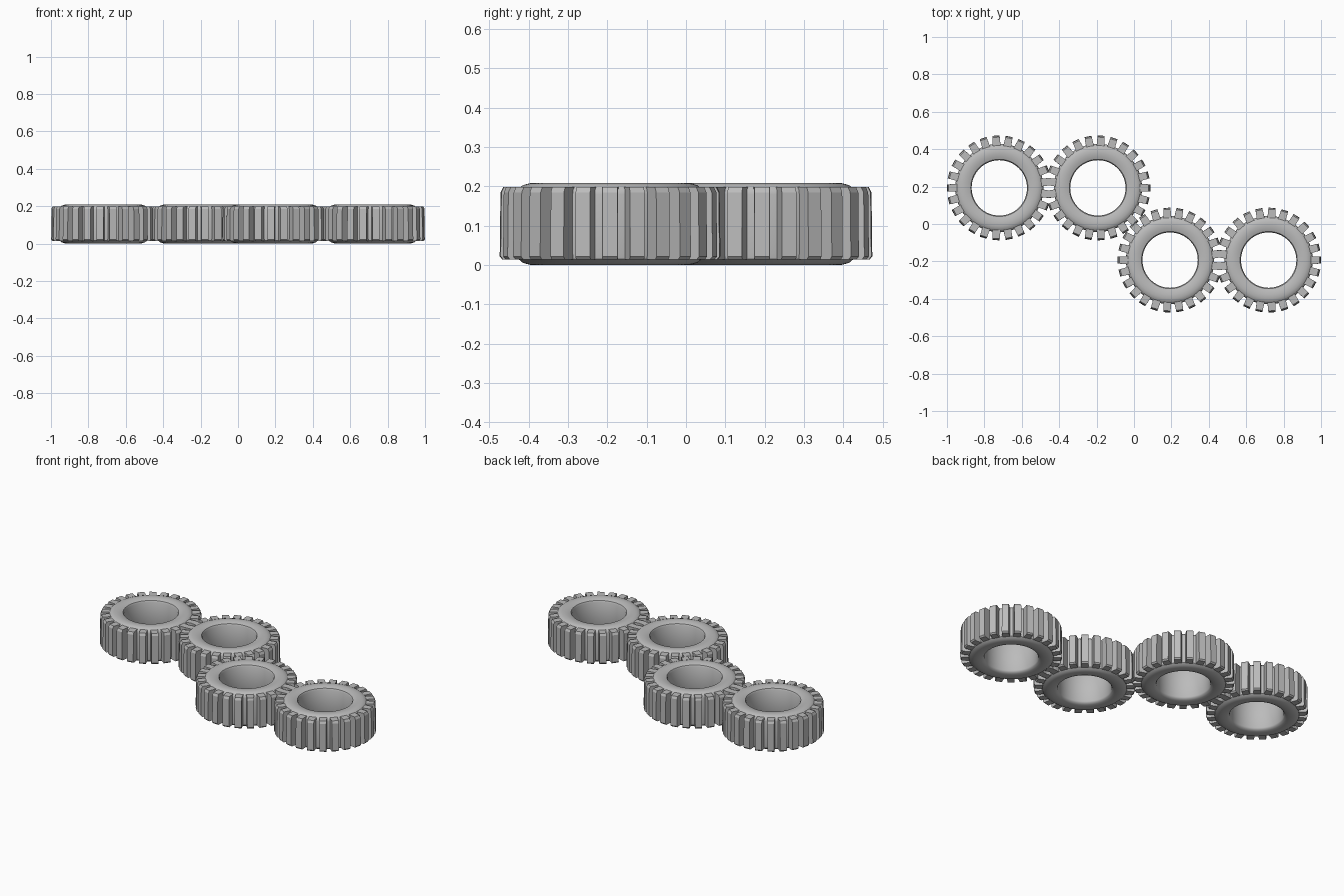
import bpy, bmesh, math

if "Cube" in bpy.data.objects:
    bpy.data.objects.remove(bpy.data.objects["Cube"])

TEETH = 25
SEGMENTS = 64

steel = bpy.data.materials.new("grey metal")
steel.diffuse_color = (0.5, 0.5, 0.5, 1)
steel.use_nodes = True
steel.node_tree.nodes["Principled BSDF"].inputs["Base Color"].default_value = steel.diffuse_color

# closed ring cross-section (radius, height)
RING = [(0.148, 0.018), (0.148, 0.192), (0.153, 0.201), (0.165, 0.205),
        (0.185, 0.209), (0.205, 0.208), (0.222, 0.203), (0.234, 0.192),
        (0.236, 0.18), (0.236, 0.03), (0.234, 0.016), (0.222, 0.006),
        (0.205, 0.001), (0.185, 0.0), (0.165, 0.004), (0.153, 0.009)]
# tooth side outline (radius, height) with chamfered tips
TOOTH = [(0.225, 0.014), (0.273, 0.014), (0.280, 0.022),
         (0.278, 0.185), (0.271, 0.199), (0.225, 0.199)]


def make_object(name, bm, center):
    bmesh.ops.recalc_face_normals(bm, faces=bm.faces)
    mesh = bpy.data.meshes.new(name)
    bm.to_mesh(mesh)
    bm.free()
    mesh.materials.append(steel)
    obj = bpy.data.objects.new(name, mesh)
    obj.location = (center[0], center[1], 0)
    bpy.context.collection.objects.link(obj)
    return obj


def add_ring(name, center):
    bm = bmesh.new()
    loops = []
    for i in range(SEGMENTS):
        a = 2 * math.pi * i / SEGMENTS
        loops.append([bm.verts.new((r * math.cos(a), r * math.sin(a), z)) for r, z in RING])
    n = len(RING)
    for i in range(SEGMENTS):
        p, q = loops[i], loops[(i + 1) % SEGMENTS]
        for j in range(n):
            k = (j + 1) % n
            bm.faces.new((p[j], q[j], q[k], p[k]))
    obj = make_object(name, bm, center)
    bpy.ops.object.select_all(action='DESELECT')
    obj.select_set(True)
    bpy.context.view_layer.objects.active = obj
    bpy.ops.object.shade_smooth_by_angle(angle=math.radians(40))


def add_teeth(name, center, phase):
    bm = bmesh.new()
    for i in range(TEETH):
        a = phase + 2 * math.pi * i / TEETH
        c, s = math.cos(a), math.sin(a)
        sides = []
        for w in (-1, 1):
            row = []
            for r, z in TOOTH:
                h = w * (0.021 if r < 0.25 else 0.019)
                row.append(bm.verts.new((r * c - h * s, r * s + h * c, z)))
            sides.append(row)
            bm.faces.new(row)
        n = len(TOOTH)
        for j in range(n):
            k = (j + 1) % n
            bm.faces.new((sides[0][j], sides[0][k], sides[1][k], sides[1][j]))
    make_object(name, bm, center)


# four gears in a stepped train, point-symmetric about the origin
GEARS = [("outer_left", (-0.72, 0.193), math.pi),
         ("inner_left", (-0.193, 0.193), 0.0),
         ("inner_right", (0.193, -0.193), math.pi),
         ("outer_right", (0.72, -0.193), 0.0)]
for label, center, phase in GEARS:
    add_ring(label + "_gear_ring", center)
    add_teeth(label + "_gear_teeth", center, phase)
